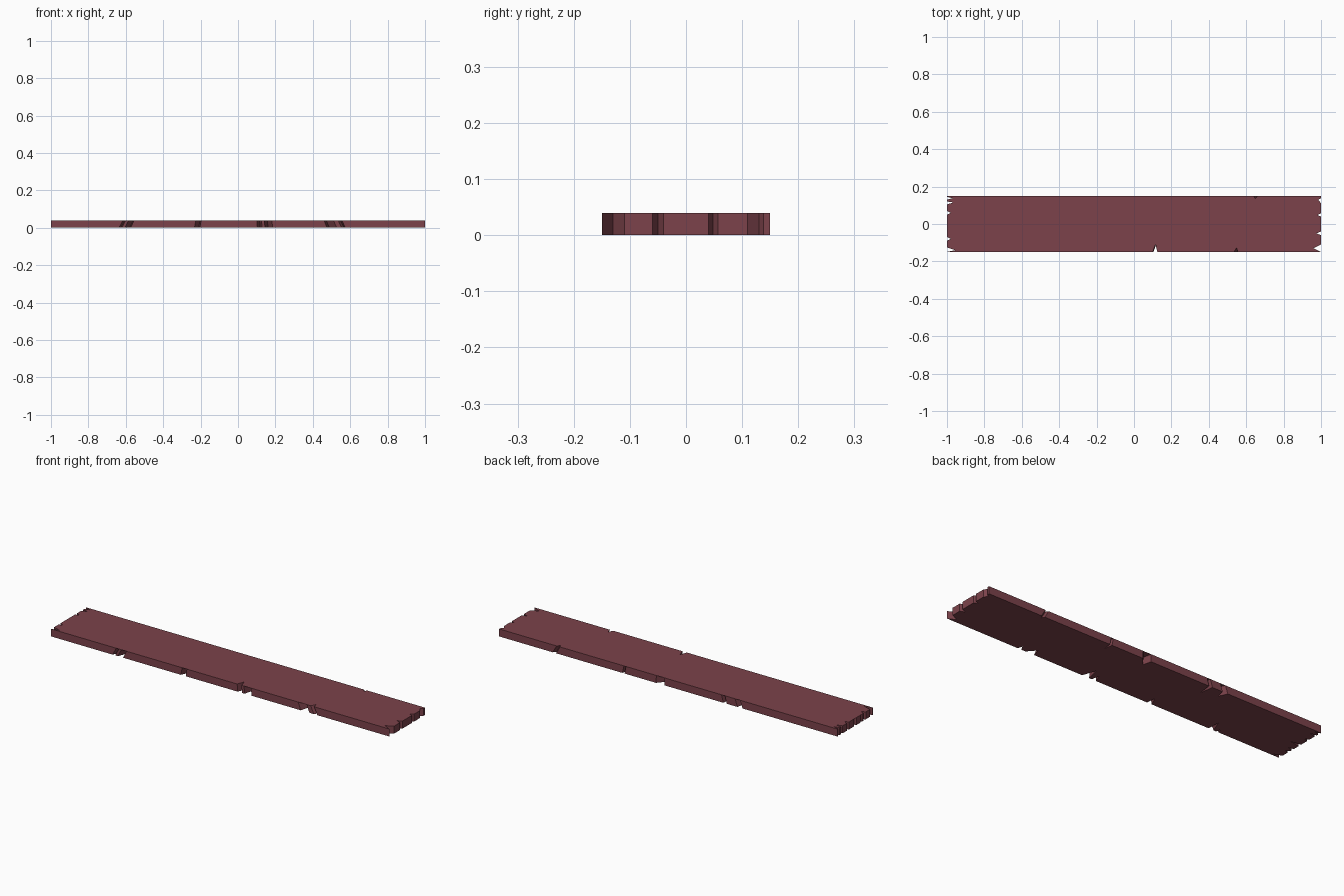
import bpy, bmesh

if "Cube" in bpy.data.objects:
    bpy.data.objects.remove(bpy.data.objects["Cube"])

W, T = 0.15, 0.04
SPREAD = 1.035   # side chips lean outward toward the underside

# Chips along the long sides: start x, tip x, end x, tip y
front = [(-.615, -.605, -.6, -.125), (-.585, -.56, -.555, -.085),
         (-.225, -.203, -.197, -.1), (.1, .115, .125, -.108),
         (.14, .156, .18, -.075), (.46, .472, .51, -.105),
         (.535, .548, .555, -.125)]
back = [(-.425, -.405, -.395, .105), (-.335, -.325, -.315, .075),
        (.022, .032, .07, .105), (.25, .256, .262, .105), (.64, .648, .66, .135)]
# Chips in the plank ends: start y, tip y, end y, depth
right = [(-.15, -.13, -.11, .04), (-.06, -.05, -.04, .025),
         (.04, .048, .057, .02), (.11, .13, .138, .015)]
left = [(-.149, -.14, -.125, .045), (-.09, -.08, -.07, .02), (-.06, -.05, -.045, .03),
        (-.01, 0, .008, .055), (.05, .06, .07, .02),
        (.105, .115, .12, .035), (.13, .138, .145, .03)]

# Outline, anticlockwise; the flag marks leaning side-chip points
outline = [(-1, -W, 0)]
for a, t, b, d in front:
    outline += [(a, -W, 1), (t, d, 1), (b, -W, 1)]
outline.append((1, -W, 0))
for a, t, b, d in right:
    outline += [(1, a, 0), (1 - d, t, 0), (1, b, 0)]
outline.append((1, W, 0))
for a, t, b, d in reversed(back):
    outline += [(b, W, 1), (t, d, 1), (a, W, 1)]
outline.append((-1, W, 0))
for a, t, b, d in reversed(left):
    outline += [(-1, b, 0), (-1 + d, t, 0), (-1, a, 0)]

# Drop coincident neighbours
outline = [p for i, p in enumerate(outline) if p != outline[i - 1]]

# Plank: top and bottom outlines joined by walls
bm = bmesh.new()
top = [bm.verts.new((x, y, T)) for x, y, s in outline]
bot = [bm.verts.new((x * (SPREAD if s else 1), y, 0)) for x, y, s in outline]
n = len(outline)
caps = [bm.faces.new(top), bm.faces.new(bot[::-1])]
for i in range(n):
    j = (i + 1) % n
    bm.faces.new((bot[i], bot[j], top[j], top[i]))
bmesh.ops.triangulate(bm, faces=caps)
mesh = bpy.data.meshes.new("wood_plank")
bm.to_mesh(mesh)
bm.free()
plank = bpy.data.objects.new("wood_plank", mesh)
bpy.context.collection.objects.link(plank)

mat = bpy.data.materials.new("red_wood")
mat.diffuse_color = (0.20, 0.055, 0.07, 1)
mat.use_nodes = True
mat.node_tree.nodes["Principled BSDF"].inputs["Base Color"].default_value = mat.diffuse_color
mesh.materials.append(mat)
